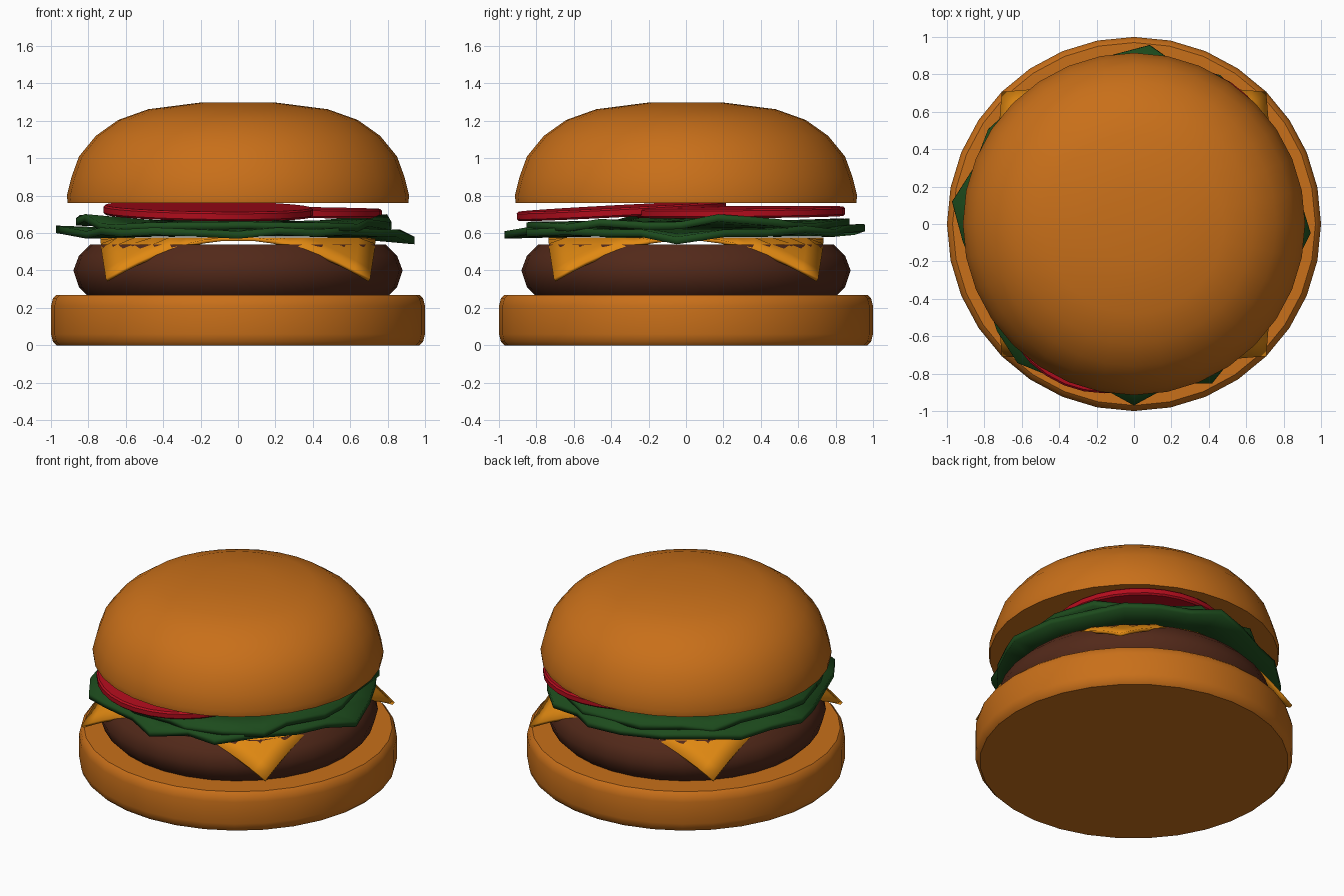
import bpy, bmesh, math, random
from mathutils import Matrix

if "Cube" in bpy.data.objects:
    bpy.data.objects.remove(bpy.data.objects["Cube"])

random.seed(4)


def material(name, rgb):
    m = bpy.data.materials.new(name)
    m.diffuse_color = (*rgb, 1)
    m.use_nodes = True
    m.node_tree.nodes["Principled BSDF"].inputs["Base Color"].default_value = m.diffuse_color
    return m


BUN = material("bun", (0.58, 0.16, 0.01))
MEAT = material("meat", (0.085, 0.022, 0.01))
CHEESE = material("cheese", (0.75, 0.25, 0.006))
GREEN = material("green", (0.012, 0.07, 0.012))
RED = material("red", (0.45, 0.004, 0.012))


def finish(name, bm, mat, angle=40, thickness=0):
    bmesh.ops.recalc_face_normals(bm, faces=bm.faces)
    mesh = bpy.data.meshes.new(name)
    bm.to_mesh(mesh)
    bm.free()
    ob = bpy.data.objects.new(name, mesh)
    bpy.context.collection.objects.link(ob)
    mesh.materials.append(mat)
    if thickness:
        mod = ob.modifiers.new("thickness", 'SOLIDIFY')
        mod.thickness = thickness
        mod.offset = 0
    bpy.ops.object.select_all(action='DESELECT')
    ob.select_set(True)
    bpy.context.view_layer.objects.active = ob
    bpy.ops.object.shade_smooth_by_angle(angle=math.radians(angle))
    return ob


def bridge(bm, lower, upper):
    n = len(lower)
    for i in range(n):
        j = (i + 1) % n
        bm.faces.new((lower[i], lower[j], upper[j], upper[i]))


def lathe(name, profile, mat, n=32):
    """Closed round solid from (radius, z) points, flat caps at both ends."""
    bm = bmesh.new()
    rings = [[bm.verts.new((r * math.cos(math.tau * i / n), r * math.sin(math.tau * i / n), z))
              for i in range(n)] for r, z in profile]
    for a, b in zip(rings, rings[1:]):
        bridge(bm, a, b)
    bm.faces.new(rings[0])
    bm.faces.new(rings[-1])
    return finish(name, bm, mat)


# Buns and patty
lathe("bottom_bun", [(0.97, 0), (0.99, 0.02), (1.0, 0.06), (1.0, 0.21), (0.99, 0.25), (0.97, 0.27)], BUN)
lathe("top_bun", [(0.91, 0.76), (0.915, 0.80), (0.89, 0.90), (0.85, 1.01), (0.76, 1.12),
                  (0.64, 1.205), (0.48, 1.262), (0.2, 1.298)], BUN)
lathe("patty", [(0.81, 0.27), (0.85, 0.31), (0.88, 0.40), (0.85, 0.48), (0.79, 0.54)], MEAT)

# Cheese slice: square sheet whose corners hang over the patty
bm = bmesh.new()
bmesh.ops.create_grid(bm, x_segments=16, y_segments=16, size=0.735)
for v in bm.verts:
    over = max(0, v.co.length - 0.74)
    pull = 1 - 0.15 * over
    v.co.x, v.co.y = v.co.x * pull, v.co.y * pull
    v.co.z = 0.567 - 0.73 * over
finish("cheese_slice", bm, CHEESE, 40, 0.02)


# Lettuce: ragged sheets with rippled rims given as (angle, radius, height)
def leaf(name, rim, base):
    bm = bmesh.new()
    inner = []
    for f in (0.5, 0.8, 1.0):
        ring = []
        for deg, r, z in rim:
            a = math.radians(deg)
            h = base + (z - base) * max(0, (f - 0.5) / 0.5)
            ring.append(bm.verts.new((f * r * math.cos(a), f * r * math.sin(a), h)))
        if inner:
            bridge(bm, inner, ring)
        else:
            bm.faces.new(ring)
        inner = ring
    finish(name, bm, GREEN, 30, 0.04)


leaf("lettuce_lower", [
    (-3, 0.945, 0.56), (14, 0.89, 0.60), (30, 0.87, 0.60), (46, 0.89, 0.62), (60, 0.92, 0.60),
    (74, 0.88, 0.62), (85, 0.96, 0.63), (98, 0.91, 0.61), (115, 0.87, 0.60), (130, 0.90, 0.62),
    (147, 0.93, 0.60), (161, 0.91, 0.61), (173, 0.98, 0.62), (186, 0.92, 0.61), (203, 0.88, 0.59),
    (218, 0.93, 0.61), (230, 0.97, 0.60), (241, 0.93, 0.61), (256, 0.88, 0.60), (270, 0.97, 0.59),
    (284, 0.88, 0.61), (296, 0.95, 0.60), (312, 0.87, 0.61), (330, 0.87, 0.60), (344, 0.88, 0.60)], 0.602)
leaf("lettuce_upper", [(i * 15 + random.uniform(-4, 4), random.uniform(0.81, 0.91),
                        random.uniform(0.625, 0.665) + (0.04 if i in (1, 11, 13) else 0))
                       for i in range(24)], 0.645)


# Tomato: two tilted overlapping slices
def tomato(name, loc, tilt_x, tilt_y):
    bm = bmesh.new()
    bmesh.ops.create_cone(bm, cap_ends=True, segments=32, radius1=0.56, radius2=0.56, depth=0.05)
    rims = [e for e in bm.edges if abs(e.verts[0].co.z - e.verts[1].co.z) < 1e-4]
    bmesh.ops.bevel(bm, geom=rims, offset=0.01, segments=1, affect='EDGES')
    bm.transform(Matrix.Translation(loc) @ Matrix.Rotation(math.radians(tilt_x), 4, 'X')
                 @ Matrix.Rotation(math.radians(tilt_y), 4, 'Y'))
    finish(name, bm, RED)


tomato("tomato_slice_front", (-0.16, -0.345, 0.718), 3, 0.8)
tomato("tomato_slice_back", (0.21, 0.29, 0.712), 0.5, 0.8)
